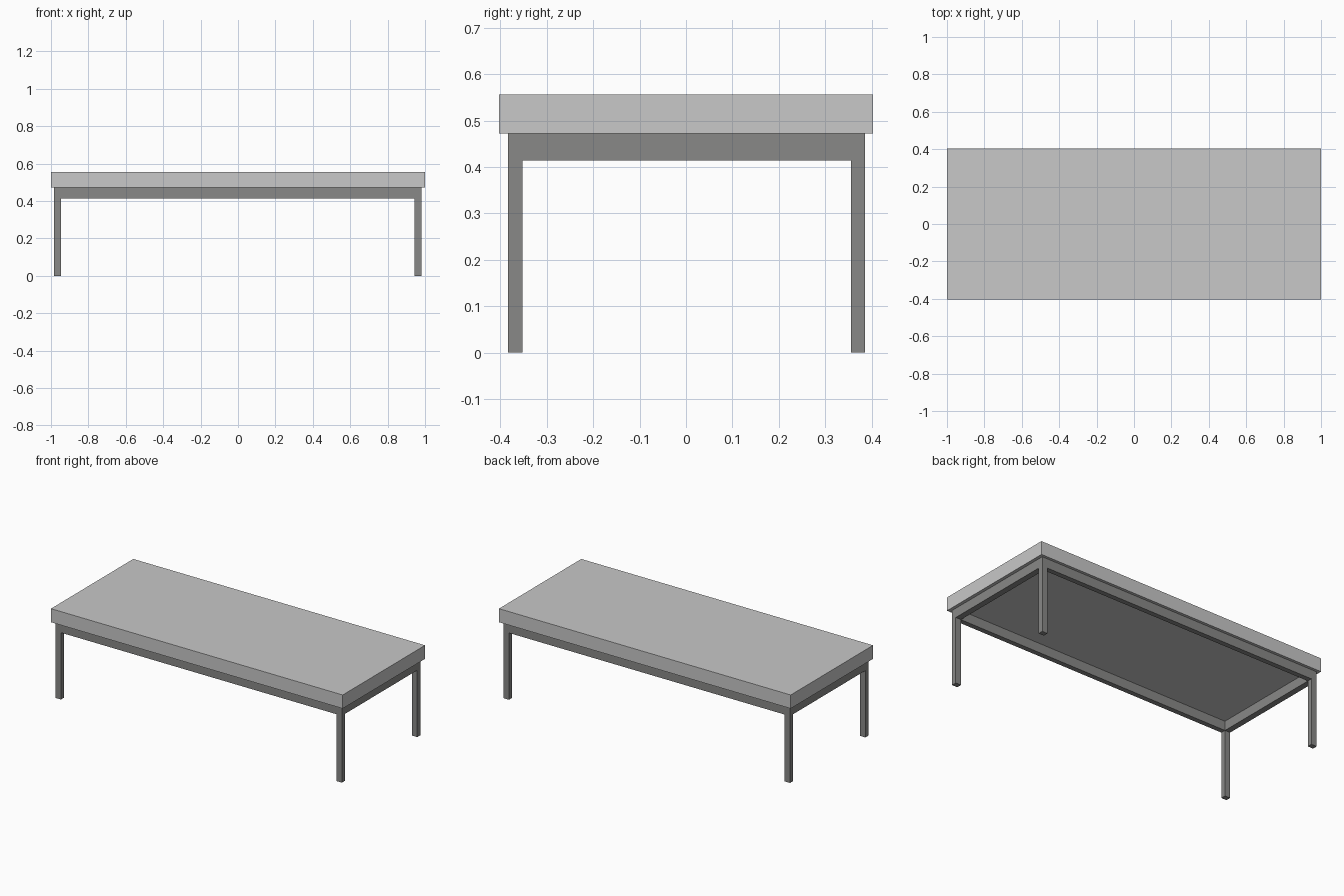
import bpy

if "Cube" in bpy.data.objects:
    bpy.data.objects.remove(bpy.data.objects["Cube"])


def material(name, colour):
    m = bpy.data.materials.new(name)
    m.diffuse_color = (*colour, 1)
    m.use_nodes = True
    m.node_tree.nodes["Principled BSDF"].inputs["Base Color"].default_value = m.diffuse_color
    return m


light = material("light grey top", (0.58, 0.58, 0.58))
dark = material("dark grey frame", (0.25, 0.25, 0.243))


def box(name, x, y, z, mat):
    """Box from (min, max) ranges on each axis."""
    bpy.ops.mesh.primitive_cube_add(size=1, location=[sum(r) / 2 for r in (x, y, z)])
    ob = bpy.context.object
    ob.name = name
    ob.scale = [r[1] - r[0] for r in (x, y, z)]
    bpy.ops.object.transform_apply(location=False, rotation=False, scale=True)
    ob.data.materials.append(mat)


# Outer limits of the frame and sizes of its square bars
X0, X1, Y0, Y1 = -0.983, 0.980, -0.383, 0.386
LX, LY = 0.037, 0.031
APRON_Z, TOP_Z, H = 0.414, 0.472, 0.556

# Table top
box("table_top", (-1, 1), (-0.403, 0.403), (TOP_Z, H), light)

xs = {"left": (X0, X0 + LX), "right": (X1 - LX, X1)}
ys = {"front": (Y0, Y0 + LY), "back": (Y1 - LY, Y1)}

# Legs at the four corners
for xn, x in xs.items():
    for yn, y in ys.items():
        box(f"{yn}_{xn}_leg", x, y, (0, TOP_Z), dark)

# Apron rails between the legs
for yn, y in ys.items():
    box(f"{yn}_apron", (X0 + LX, X1 - LX), y, (APRON_Z, TOP_Z), dark)
for xn, x in xs.items():
    box(f"{xn}_apron", x, (Y0 + LY, Y1 - LY), (APRON_Z, TOP_Z), dark)
